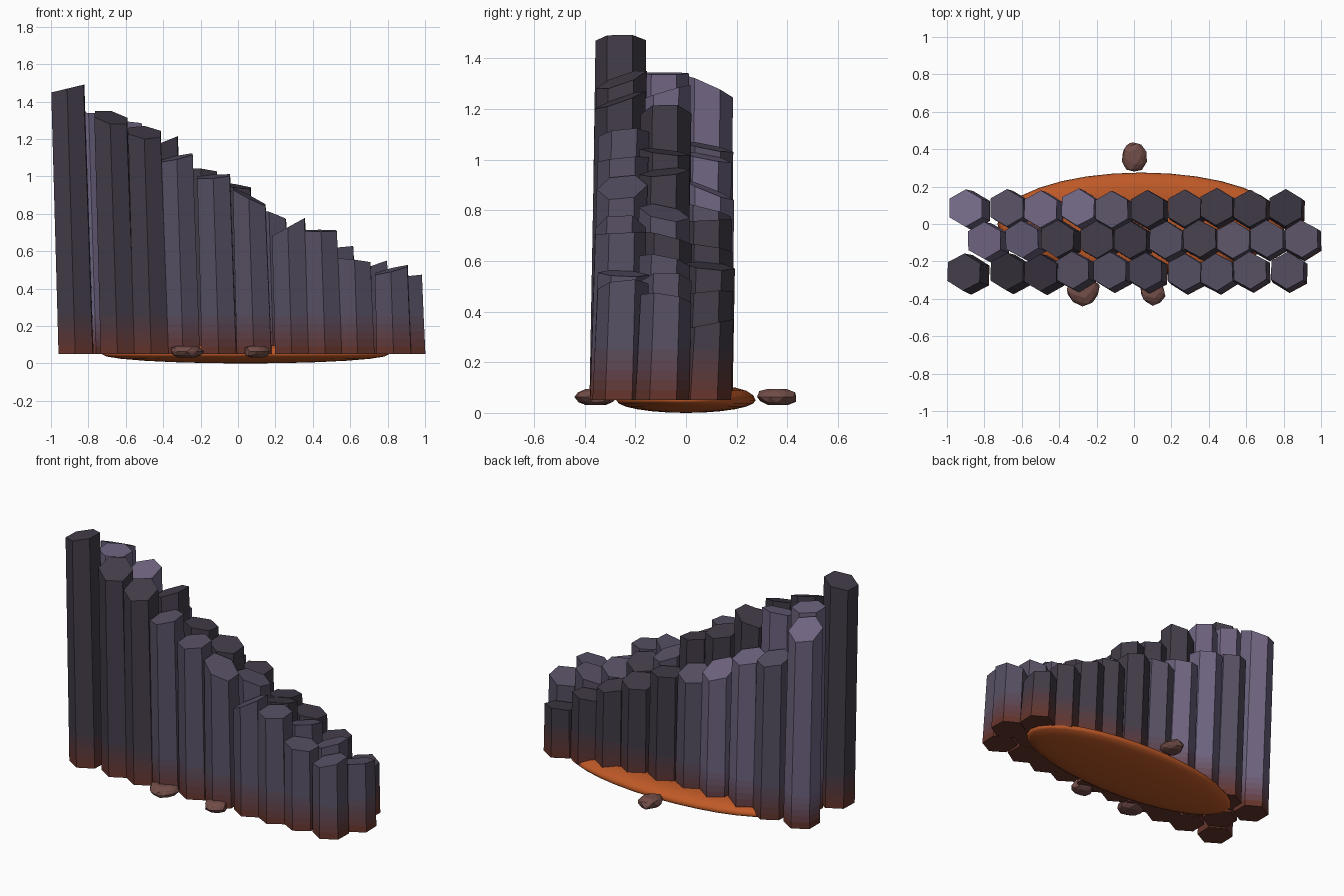
import bpy, bmesh, math, random
from mathutils import Vector

if "Cube" in bpy.data.objects:
    bpy.data.objects.remove(bpy.data.objects["Cube"])

random.seed(4)


def material(name, rgb):
    m = bpy.data.materials.new(name)
    m.diffuse_color = (*rgb, 1)
    m.use_nodes = True
    m.node_tree.nodes["Principled BSDF"].inputs["Base Color"].default_value = m.diffuse_color
    return m


def finish(bm, name, mats):
    bmesh.ops.recalc_face_normals(bm, faces=bm.faces[:])
    me = bpy.data.meshes.new(name)
    bm.to_mesh(me)
    bm.free()
    for m in mats:
        me.materials.append(m)
    ob = bpy.data.objects.new(name, me)
    bpy.context.collection.objects.link(ob)
    return ob


# Stone tones, each fading into a heated red foot
HOT = (0.13, 0.035, 0.025)
BANDS = [0.05, 0.09, 0.13, 0.17, 0.21, 0.25]
TONES = {"dark": (0.055, 0.045, 0.065), "mid": (0.095, 0.08, 0.125),
         "light": (0.16, 0.13, 0.22)}
PALETTE = {}
for tone, rgb in TONES.items():
    PALETTE[tone] = [material(f"stone_{tone}_{k}",
                     [h + (c - h) * k / 5 for c, h in zip(rgb, HOT)])
                     for k in range(6)]


def column(name, x, y, z, sx, sy, tone):
    """Leaning, tapering hexagonal prism with a tilted cap."""
    bm = bmesh.new()
    twist = random.uniform(-0.05, 0.05)
    rings = []
    for level in BANDS + [z]:
        t = (level - 0.05) / (z - 0.05)
        r = 0.106 - 0.006 * t
        cx = x + 0.03 * z * (1 - t)
        cy = y - 0.015 * (1 - t)
        ring = []
        for k in range(6):
            a = math.pi / 6 + k * math.pi / 3 + twist
            dx, dy = r * math.cos(a), r * math.sin(a)
            tilt = sx * dx + sy * dy if level == z else 0
            ring.append(bm.verts.new((cx + dx, cy + dy, level + tilt)))
        rings.append(ring)
    for i in range(len(rings) - 1):
        for k in range(6):
            n = (k + 1) % 6
            f = bm.faces.new((rings[i][k], rings[i][n],
                              rings[i + 1][n], rings[i + 1][k]))
            f.material_index = i
    bm.faces.new(rings[0][::-1])
    bm.faces.new(rings[-1]).material_index = 5
    return finish(bm, name, PALETTE[tone])


# Each column: x, top height, cap slope in x, cap slope in y
FRONT = [(-0.91, 1.47, 0.24, 0), (-0.68, 1.315, -0.2, 0.35),
         (-0.50, 1.235, -0.1, 0.35), (-0.33, 1.10, 0.22, 0.1),
         (-0.13, 1.00, 0.08, 0.1), (0.06, 0.89, -0.5, 0.1),
         (0.27, 0.73, 0.55, 0.0), (0.44, 0.71, 0, 0.05),
         (0.62, 0.55, -0.12, -0.05), (0.82, 0.50, 0.25, 0.1)]
MIDDLE = [(-0.80, 1.34, -0.05, 0.0), (-0.60, 1.265, 0.05, 0.3),
          (-0.41, 1.18, 0.4, 0.0), (-0.20, 1.03, -0.1, -0.12),
          (-0.02, 0.95, -0.15, 0.1), (0.17, 0.79, -0.3, -0.2),
          (0.35, 0.69, 0.1, -0.25), (0.53, 0.60, 0.2, -0.2),
          (0.71, 0.52, 0.35, 0.0), (0.895, 0.45, 0.2, -0.15)]
BACK = [(-0.90, 1.29, 0.1, -0.45), (-0.68, 1.05, -0.1, -0.2),
        (-0.50, 1.01, -0.1, -0.2), (-0.30, 0.88, -0.1, -0.4),
        (-0.12, 0.80, 0.1, -0.25), (0.07, 0.76, 0, 0.05),
        (0.27, 0.65, 0.1, -0.15), (0.44, 0.58, -0.15, -0.1),
        (0.62, 0.47, 0.1, 0.1), (0.81, 0.35, 0, 0.2)]
ROWS = [("front", -0.253, FRONT, "DDDMMMMMMM"),
        ("middle", -0.085, MIDDLE, "LLDDDMDMMM"),
        ("back", 0.085, BACK, "LMLLMDDDDD")]
KEY = {"D": "dark", "M": "mid", "L": "light"}
for row, y, specs, tones in ROWS:
    for i, (spec, t) in enumerate(zip(specs, tones)):
        x, z, sx, sy = spec
        column(f"{row}_column_{i + 1}", x, y + random.uniform(-0.008, 0.008),
               z, sx, sy, KEY[t])

# Shallow molten pool under the columns
bm = bmesh.new()
bmesh.ops.create_uvsphere(bm, u_segments=32, v_segments=12, radius=1)
for v in bm.verts:
    up = min(1, v.co.z * 1.5) if v.co.z > 0 else v.co.z
    v.co = Vector((0.04 + 0.77 * v.co.x, 0.275 * v.co.y, 0.05 + 0.05 * up))
pool = finish(bm, "molten_pool", [material("molten_orange", (0.52, 0.10, 0.02))])
for p in pool.data.polygons:
    p.use_smooth = True

# Loose stones around the pool
rock_mat = material("scorched_rock", (0.17, 0.075, 0.065))
STONES = [(0.0, 0.36, 0.07, 0.085), (-0.275, -0.355, 0.095, 0.085),
          (0.10, -0.365, 0.07, 0.07)]
for i, (x, y, rx, ry) in enumerate(STONES):
    bm = bmesh.new()
    bmesh.ops.create_icosphere(bm, subdivisions=2, radius=1)
    for v in bm.verts:
        n = v.co * random.uniform(0.86, 1.04)
        v.co = Vector((x + rx * n.x, y + ry * n.y,
                       0.063 + 0.042 * max(-0.75, min(0.75, n.z))))
    finish(bm, f"loose_stone_{i + 1}", [rock_mat])
